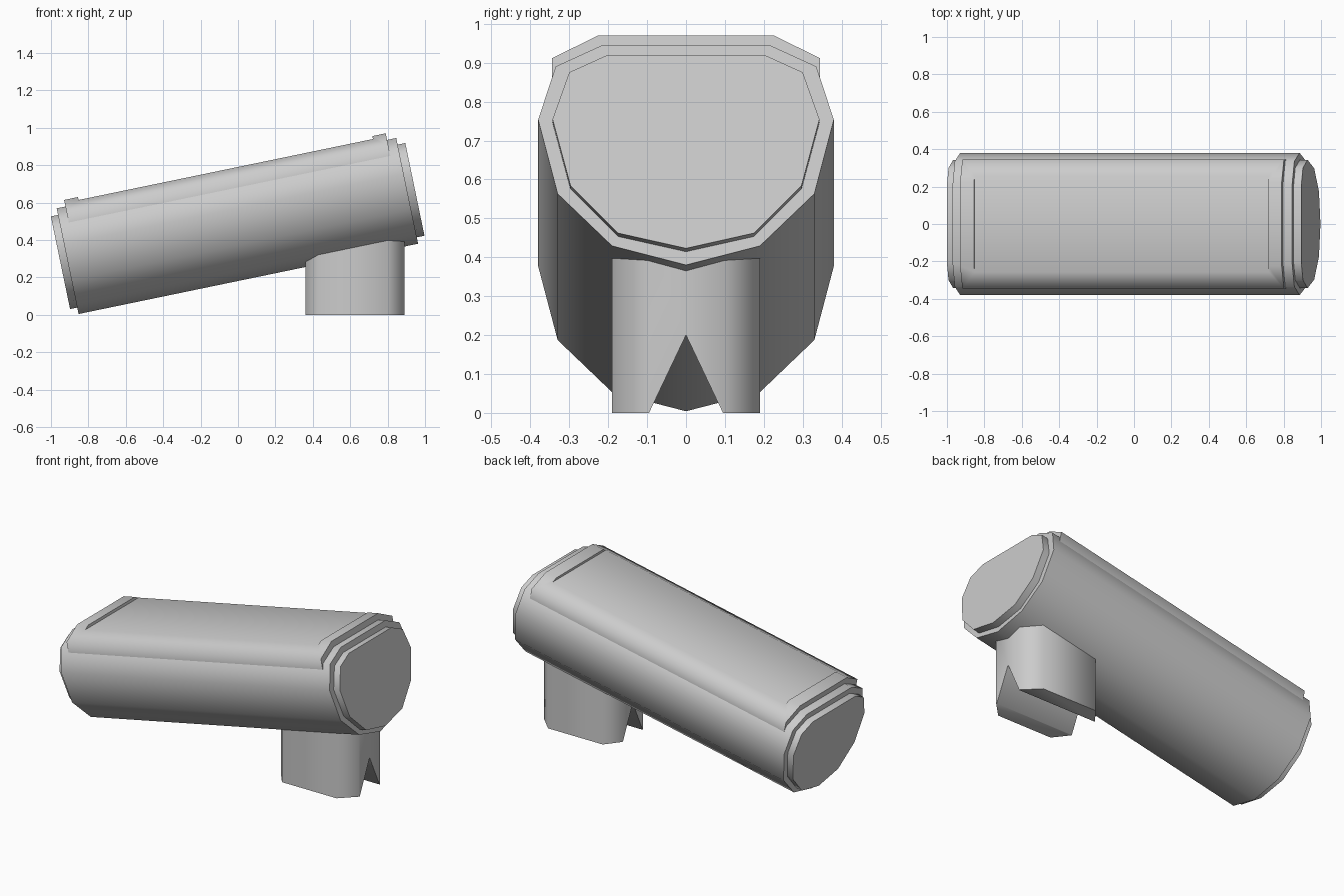
import bpy, bmesh, math
from mathutils import Matrix

if "Cube" in bpy.data.objects:
    bpy.data.objects.remove(bpy.data.objects["Cube"])

TILT = math.radians(11.7)


def prism(name, outline, start, end, tilt=0.0, upright=False):
    """Extrude a closed outline along x (or along z when upright)."""
    bm = bmesh.new()
    if upright:
        place = lambda a, b, t: (a, b, t)
    else:
        place = lambda a, b, t: (t, a, b)
    ring = [bm.verts.new(place(a, b, start)) for a, b in outline]
    face = bm.faces.new(ring)
    ext = bmesh.ops.extrude_face_region(bm, geom=[face])
    for v in ext["geom"]:
        if isinstance(v, bmesh.types.BMVert):
            v.co[2 if upright else 0] = end
    bmesh.ops.recalc_face_normals(bm, faces=bm.faces)
    bmesh.ops.transform(bm, matrix=Matrix.Rotation(-tilt, 4, 'Y'), verts=bm.verts)
    mesh = bpy.data.meshes.new(name)
    bm.to_mesh(mesh)
    bm.free()
    obj = bpy.data.objects.new(name, mesh)
    bpy.context.collection.objects.link(obj)
    return obj


def mirrored(half):
    """Complete a half outline across the first coordinate."""
    return half + [(-a, b) for a, b in reversed(half) if a > 1e-6]


def cut(obj, cutter):
    mod = obj.modifiers.new("cut", 'BOOLEAN')
    mod.operation = 'DIFFERENCE'
    mod.solver = 'EXACT'
    mod.object = cutter
    bpy.context.view_layer.objects.active = obj
    bpy.ops.object.modifier_apply(modifier=mod.name)
    bpy.data.objects.remove(cutter, do_unlink=True)


def smooth(obj):
    bpy.ops.object.select_all(action='DESELECT')
    obj.select_set(True)
    bpy.context.view_layer.objects.active = obj
    bpy.ops.object.shade_smooth_by_angle(angle=math.radians(70))


# Tilted eleven-sided body
body = prism("body", mirrored([(0, .177), (.19, .227), (.33, .364), (.38, .558),
                               (.335, .698), (.215, .754)]), -.834, 1.02, TILT)

# Smaller core that shows as a stepped cap at both ends
core = prism("end_caps", mirrored([(0, .212), (.175, .252), (.297, .377), (.343, .551),
                                   (.30, .674), (.205, .718)]), -.873, 1.062, TILT)

# Top plate with a shallow recess between its two end lips
plate = prism("top_plate", mirrored([(.345, .655), (.345, .73), (.225, .79)]),
              -.786, .970, TILT)
cut(plate, prism("recess_cutter", mirrored([(.5, .774), (.5, 1.0)]), -.71, .897, TILT))

# Support block with chamfered corners and a V notch underneath
support = prism("support", [(.36, -.1), (.43, -.19), (.80, -.19), (.89, -.1),
                            (.89, .1), (.80, .19), (.43, .19), (.36, .1)],
                0, .45, upright=True)
cut(support, prism("notch_cutter", [(0, .20), (.19, -.20), (-.19, -.20)], 0, 1.2))

for part in (body, core, plate, support):
    smooth(part)
